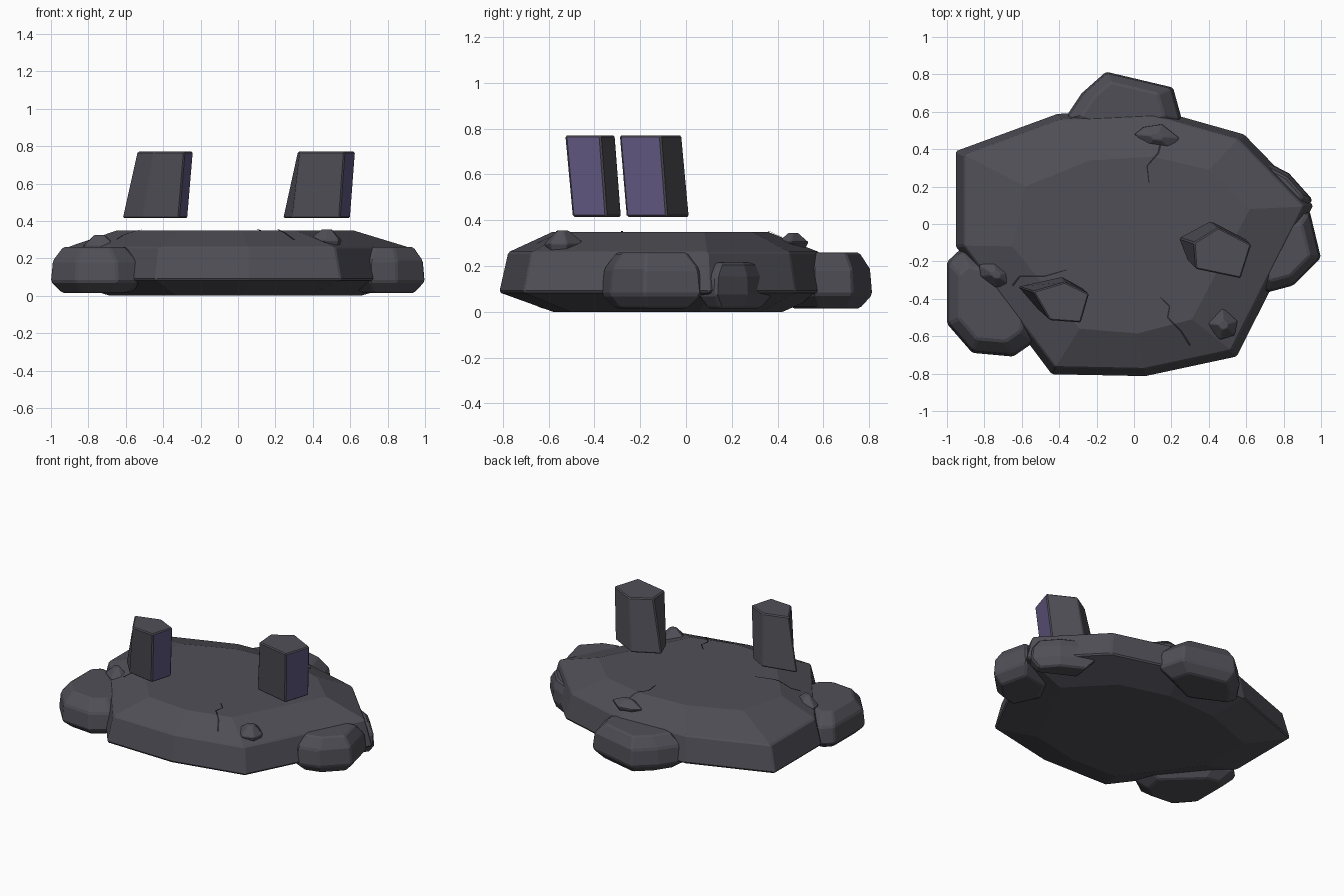
import bpy, bmesh
from mathutils import Vector
from mathutils.bvhtree import BVHTree

old = bpy.data.objects.get("Cube")
if old:
    bpy.data.objects.remove(old, do_unlink=True)


def material(name, color):
    m = bpy.data.materials.new(name)
    m.use_nodes = True
    m.diffuse_color = (*color, 1)
    bsdf = m.node_tree.nodes["Principled BSDF"]
    bsdf.inputs["Base Color"].default_value = (*color, 1)
    bsdf.inputs["Roughness"].default_value = 0.9
    return m


STONE = material("grey stone", (0.08, 0.078, 0.095))
PURPLE = material("purple stone", (0.125, 0.1, 0.225))
DARK = material("dark crack", (0.02, 0.02, 0.025))


def scaled(outline, factor, z):
    """Ring made by shrinking an outline about its middle."""
    cx = sum(p[0] for p in outline) / len(outline)
    cy = sum(p[1] for p in outline) / len(outline)
    return [(cx + (x - cx) * factor, cy + (y - cy) * factor, z) for x, y in outline]


def loft(name, rings, bevel=0.008, purple_side=None):
    """Closed solid through rings of equal point count, flat shaded."""
    bm = bmesh.new()
    loops = [[bm.verts.new(p) for p in ring] for ring in rings]
    n = len(loops[0])
    for a, b in zip(loops, loops[1:]):
        for i in range(n):
            j = (i + 1) % n
            face = bm.faces.new((a[i], a[j], b[j], b[i]))
            face.material_index = int(i == purple_side)
    bm.faces.new(loops[0])
    bm.faces.new(loops[-1])
    bmesh.ops.recalc_face_normals(bm, faces=bm.faces)
    mesh = bpy.data.meshes.new(name)
    bm.to_mesh(mesh)
    bm.free()
    mesh.materials.append(STONE)
    mesh.materials.append(PURPLE)
    obj = bpy.data.objects.new(name, mesh)
    bpy.context.collection.objects.link(obj)
    mod = obj.modifiers.new("worn edges", "BEVEL")
    mod.width = bevel
    mod.segments = 1
    mod.angle_limit = 0.45
    mod.material = 0
    return obj


# Main slab: undercut base, steep rim, sloped shoulder and flat top
slab_outline = [(-.955, .39), (-.41, .59), (.11, .615), (.59, .48), (.96, .1),
                (.55, -.71), (.06, -.815), (-.44, -.805), (-.955, -.12)]
slab_top = [(-.58, .2), (-.24, .34), (.1, .36), (.4, .29), (.62, .08),
            (.31, -.51), (.02, -.585), (-.29, -.56), (-.65, -.12)]
slab = loft("rock_slab", [
    scaled(slab_outline, .7, 0),
    scaled(slab_outline, 1, .085),
    scaled(slab_outline, .95, .26),
    [(x, y, .348) for x, y in slab_top]])

# Boulders set into the rim
boulders = {
    "left_boulder": [(-1, -.2), (-.93, -.135), (-.8, -.17), (-.5, -.45),
                     (-.53, -.63), (-.645, -.71), (-.865, -.69), (-1, -.535)],
    "back_boulder": [(-.38, .55), (-.28, .7), (-.15, .815), (.21, .73),
                     (.26, .55), (-.05, .4)],
    "right_boulder": [(.7, .04), (.94, .07), (1, -.18), (.85, -.33),
                      (.7, -.37), (.6, -.15)],
    "rim_boulder": [(.62, .38), (.83, .27), (.955, .13), (.9, .05), (.6, .2)],
}
for name, outline in boulders.items():
    top = .215 if name == "rim_boulder" else .26
    loft(name, [scaled(outline, .72, .015),
                scaled(outline, 1, .075),
                scaled(outline, .95, top * .72),
                scaled(outline, .7, top)], .01)

# Slanted five sided pillars hovering over the slab, one purple side each
pillars = {
    "left_pillar": (
        [(-.385, -.283), (-.27, -.347), (-.315, -.495), (-.51, -.46), (-.62, -.335)],
        [(-.37, -.31), (-.24, -.373), (-.285, -.527), (-.45, -.515), (-.54, -.36)]),
    "right_pillar": (
        [(.41, .015), (.6, -.083), (.545, -.26), (.29, -.2), (.24, -.075)],
        [(.45, -.018), (.627, -.11), (.57, -.29), (.33, -.24), (.32, -.1)]),
}
for name, (low, high) in pillars.items():
    loft(name, [[(x, y, .415) for x, y in low], [(x, y, .77) for x, y in high]],
         .007, purple_side=1)

# Small faceted stones lying on the slab
stones = {
    "back_stone": ([(0, .48), (.05, .52), (.15, .535), (.245, .46), (.2, .4), (.07, .415)], .27, .345),
    "front_stone": ([(.37, -.53), (.47, -.44), (.555, -.52), (.54, -.595), (.46, -.62)], .25, .355),
    "left_stone": ([(-.83, -.22), (-.75, -.19), (-.65, -.26), (-.66, -.33), (-.74, -.34), (-.82, -.28)], .22, .325),
}
for name, (outline, low, high) in stones.items():
    mid = low + (high - low) * .45
    loft(name, [scaled(outline, .75, low), scaled(outline, 1, mid),
                scaled(outline, .3, high)], .004)

# Zigzag cracks draped over the slab as thin strips
bm = bmesh.new()
bm.from_mesh(slab.data)
surface = BVHTree.FromBMesh(bm)
bm.free()


def drape(p):
    hit = surface.ray_cast(Vector((p.x, p.y, 1)), Vector((0, 0, -1)))[0]
    return (p.x, p.y, (hit.z if hit else .3) + .006)


def crack(name, path, half=.006, steps=4):
    pts = [Vector(p) for p in path]
    line = [a.lerp(b, k / steps) for a, b in zip(pts, pts[1:]) for k in range(steps)]
    line.append(pts[-1])
    bm = bmesh.new()
    rows = []
    for i, p in enumerate(line):
        d = (line[min(i + 1, len(line) - 1)] - line[max(i - 1, 0)]).normalized()
        side = Vector((-d.y, d.x)) * half * (1 - .6 * i / len(line))
        rows.append([bm.verts.new(drape(p - side)), bm.verts.new(drape(p + side))])
    for a, b in zip(rows, rows[1:]):
        bm.faces.new((a[0], b[0], b[1], a[1]))
    bmesh.ops.recalc_face_normals(bm, faces=bm.faces)
    if sum(f.normal.z for f in bm.faces) < 0:
        bmesh.ops.reverse_faces(bm, faces=bm.faces)
    mesh = bpy.data.meshes.new(name)
    bm.to_mesh(mesh)
    bm.free()
    mesh.materials.append(DARK)
    bpy.context.collection.objects.link(bpy.data.objects.new(name, mesh))


crack("back_crack", [(.14, .42), (.13, .38), (.07, .31), (.08, .22)])
crack("front_crack", [(.3, -.65), (.25, -.57), (.18, -.5), (.19, -.44), (.14, -.39)])
crack("left_crack", [(-.65, -.33), (-.61, -.28), (-.48, -.28), (-.36, -.245)])
